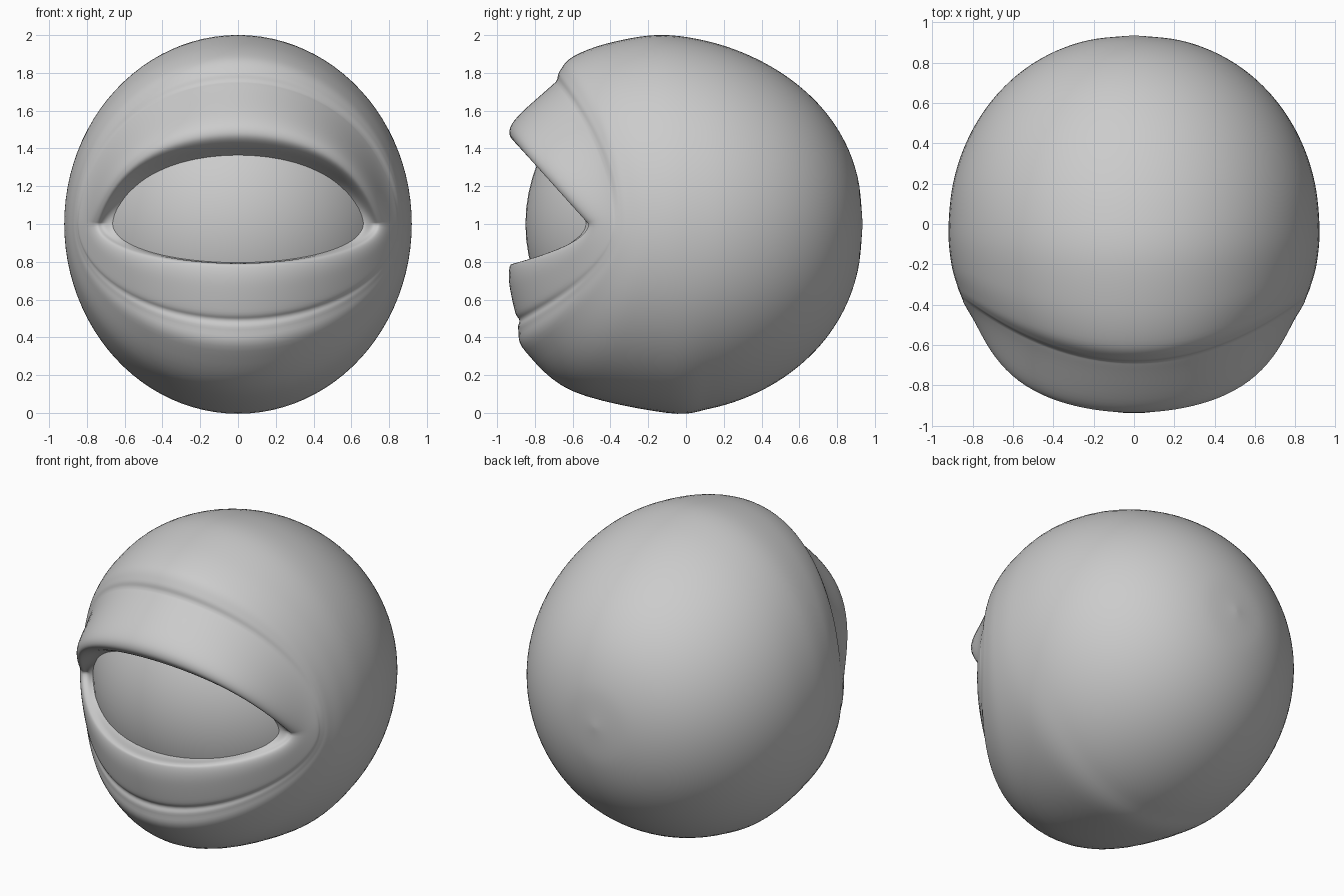
import bpy, bmesh, math

if "Cube" in bpy.data.objects:
    bpy.data.objects.remove(bpy.data.objects["Cube"])

# Key rings of the lids, from the hidden inner lip out to the widest ring:
# corner x, corner y | top y, top z, top bend | bottom y, bottom z
LIDS = [
    (.60, -.50, -.72, .345, 2, -.76, -.19),       # hidden inner lip
    (.66, -.53, -.79, .375, 1.7, -.84, -.207),    # lid meets eyeball
    (.715, -.51, -.895, .425, 1.1, -.915, -.21),
    (.75, -.515, -.935, .485, 1, -.935, -.235),   # lid crest
    (.79, -.48, -.89, .57, 1.2, -.935, -.32),
    (.84, -.40, -.72, .725, 1.9, -.905, -.465),
    (.85, -.375, -.685, .76, 2, -.882, -.51),     # fold crease
    (.86, -.35, -.668, .81, 2, -.888, -.56),
    (.875, -.31, -.60, .885, 2, -.85, -.675),     # brow and cheek
    (.905, -.20, -.42, .955, 2, -.60, -.885),
]
SIDES, STEPS, BACK = 96, 6, 7


def back_ring(lat):
    """Ring of the rounded back; its front edge leans forward at top and bottom."""
    c, s = math.cos(lat) ** .95, math.sin(lat) ** .95
    y = .935 * s
    return (.92 * c, y - .03 * c ** 3, y - .16 * c ** 3, c, 2, y - .10 * c ** 3, -c)


def spline(a, b, c, d, t):
    return [0.5 * (2 * q + (r - p) * t + (2 * p - 5 * q + 4 * r - s) * t * t
                   + (3 * q - p - 3 * r + s) * t ** 3)
            for p, q, r, s in zip(a, b, c, d)]


def ring_points(ring, pinch):
    """Closed ring; pinch draws the upper lid into a point at the eye corners."""
    cx, cy, ty, tz, bend, by, bz = ring
    for i in range(SIDES):
        ang = 2 * math.pi * i / SIDES
        s = math.sin(ang)
        y, z, p = (ty, tz, bend) if s >= 0 else (by, bz, 1.9)
        if s > 0:
            s *= 1 - pinch * (1 - s) ** 3
        s = abs(s)
        yield (cx * math.cos(ang), cy + (y - cy) * s ** p, 1 + z * s)


# Eyelids and socket: one skin lofted through the smoothed rings
rings = LIDS + [back_ring(math.radians(89.7) * k / BACK) for k in range(BACK + 1)]
last = len(rings) - 1
smooth = []
for k in range(last):
    keys = [rings[min(max(k + j, 0), last)] for j in (-1, 0, 1, 2)]
    smooth += [spline(*keys, n / STEPS) for n in range(STEPS)]
smooth.append(rings[-1])

bm = bmesh.new()
loops = []
for n, ring in enumerate(smooth):
    pinch = .9 * min(1, max(0, (7 - n / STEPS) / 4))
    loops.append([bm.verts.new(p) for p in ring_points(ring, pinch)])
for a, b in zip(loops, loops[1:]):
    for i in range(SIDES):
        j = (i + 1) % SIDES
        bm.faces.new((a[i], a[j], b[j], b[i]))
bm.faces.new(loops[-1])
bmesh.ops.recalc_face_normals(bm, faces=bm.faces)
for f in bm.faces:
    f.smooth = True
mesh = bpy.data.meshes.new("eyelids")
bm.to_mesh(mesh)
bm.free()
bpy.context.collection.objects.link(bpy.data.objects.new("eyelids", mesh))

# Eyeball
bpy.ops.mesh.primitive_uv_sphere_add(segments=64, ring_count=32, radius=.85,
                                     location=(0, 0, 1))
bpy.context.object.name = "eyeball"
bpy.ops.object.shade_smooth()
